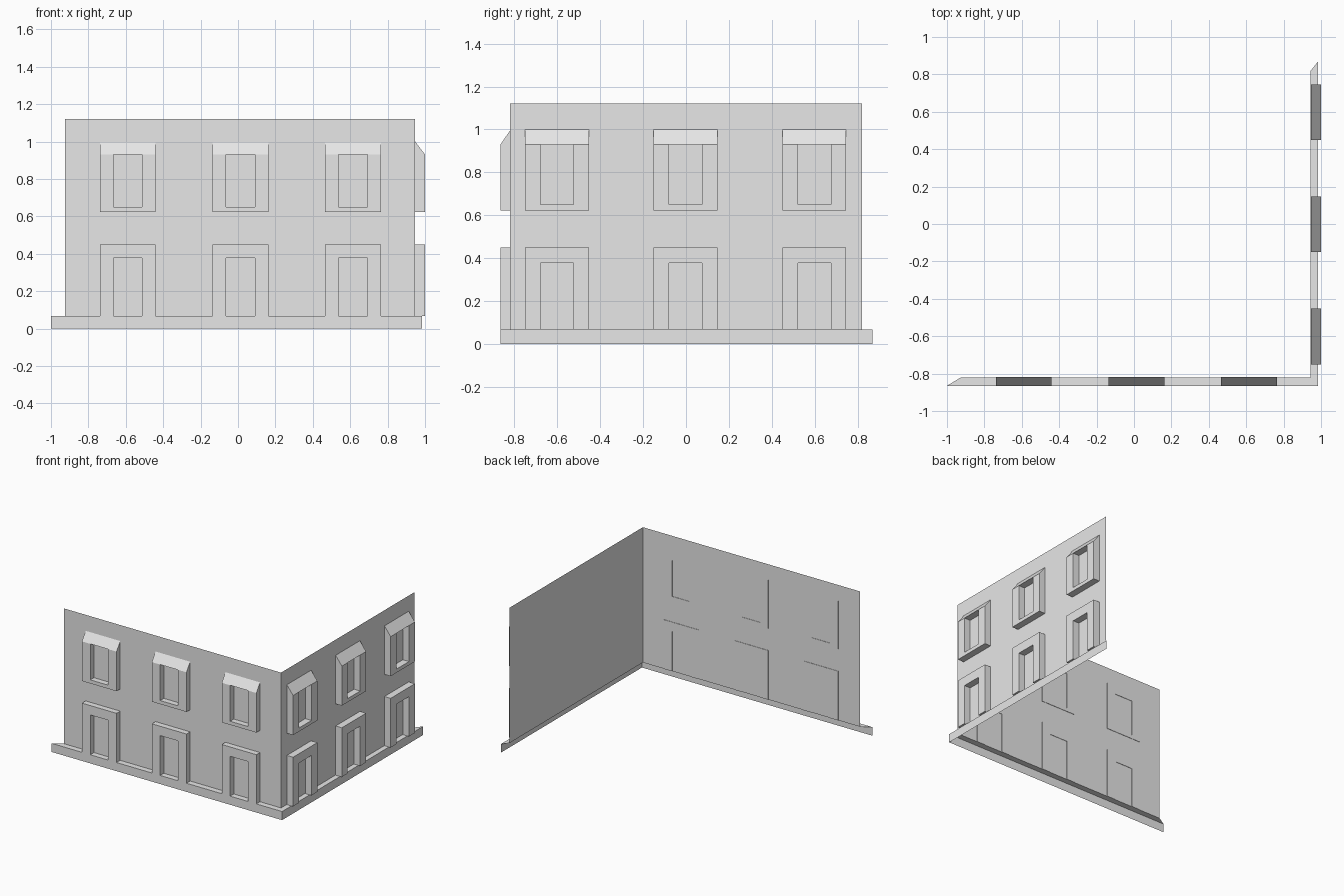
import bpy, bmesh
from math import pi
from mathutils import Matrix, Vector

cube = bpy.data.objects.get("Cube")
if cube:
    bpy.data.objects.remove(cube, do_unlink=True)

stone = bpy.data.materials.new("pale grey")
stone.use_nodes = True
GREY = (0.8, 0.8, 0.8, 1)
stone.diffuse_color = GREY
stone.node_tree.nodes["Principled BSDF"].inputs["Base Color"].default_value = GREY

LEFT, CORNER, FRONT, BACK = -0.925, 0.945, -0.82, 0.82
PLINTH, TOP = 0.067, 1.12


def finish(bm, name, matrix=Matrix()):
    mesh = bpy.data.meshes.new(name)
    bm.to_mesh(mesh)
    bm.free()
    mesh.materials.append(stone)
    obj = bpy.data.objects.new(name, mesh)
    obj.matrix_world = matrix
    bpy.context.collection.objects.link(obj)
    return obj


def strip(name, lower, upper):
    """Sheet joining two paths with the same number of points."""
    bm = bmesh.new()
    low = [bm.verts.new(p) for p in lower]
    high = [bm.verts.new(p) for p in upper]
    for i in range(len(low) - 1):
        bm.faces.new((low[i], low[i + 1], high[i + 1], high[i]))
    return finish(bm, name)


def path(points, z):
    return [(x, y, z) for x, y in points]


# Walls and hollow plinth, with mitred plinth ends
inner = [(LEFT, FRONT), (CORNER, FRONT), (CORNER, BACK)]
outer = [(-1, -0.865), (0.985, -0.865), (0.985, 0.87)]
strip("walls", path(inner, PLINTH), path(inner, TOP))
strip("plinth_face", path(outer, 0), path(outer, PLINTH))
strip("plinth_ledge", path(outer, PLINTH), path(inner, PLINTH))


def surround(name, matrix, rows, hole_row, back, depth, hood):
    """Frame made of blocks around one opening; a hood slopes back to the wall."""
    cols = [-0.149, -0.077, 0.077, 0.149]
    sides = {}
    for r in range(len(rows) - 1):
        for c in range(3):
            if r == hole_row and c == 1:
                continue
            top_depth = back if hood and r == len(rows) - 2 else depth
            x0, x1, z0, z1 = cols[c], cols[c + 1], rows[r], rows[r + 1]
            a, b = [[(x, -back, z0), (x, -depth, z0), (x, -top_depth, z1), (x, -back, z1)]
                    for x in (x0, x1)]
            quads = [a, b[::-1]]
            quads += [[a[i - 1], b[i - 1], b[i], a[i]] for i in range(4)]
            for quad in quads:
                key = frozenset(quad)
                if len(key) < 3:
                    continue
                # A side shared by two blocks is internal, so drop it
                if key in sides:
                    del sides[key]
                else:
                    sides[key] = quad
    bm = bmesh.new()
    for quad in sides.values():
        bm.faces.new([bm.verts.new(p) for p in quad])
    bmesh.ops.remove_doubles(bm, verts=bm.verts, dist=0.0001)
    bmesh.ops.recalc_face_normals(bm, faces=bm.faces)
    bmesh.ops.dissolve_limit(bm, angle_limit=0.01, verts=bm.verts, edges=bm.edges)
    finish(bm, name, matrix)


# Three doors and three hooded windows on each wall
window_rows = [0.622, 0.65, 0.93, 1.0]
door_rows = [PLINTH, 0.377, 0.45]
turn = Matrix.Rotation(pi / 2, 4, "Z")
for i in (-1, 0, 1):
    front = Matrix.Translation(Vector((0.013 + i * 0.602, FRONT, 0)))
    right = Matrix.Translation(Vector((CORNER, -0.002 + i * 0.6, 0))) @ turn
    for side, matrix, back, depth in (("front", front, -0.003, 0.045),
                                      ("right", right, 0.002, 0.055)):
        surround(f"{side}_window_{i + 2}", matrix, window_rows, 1, back, depth, True)
        surround(f"{side}_door_{i + 2}", matrix, door_rows, 0, back, depth, False)
